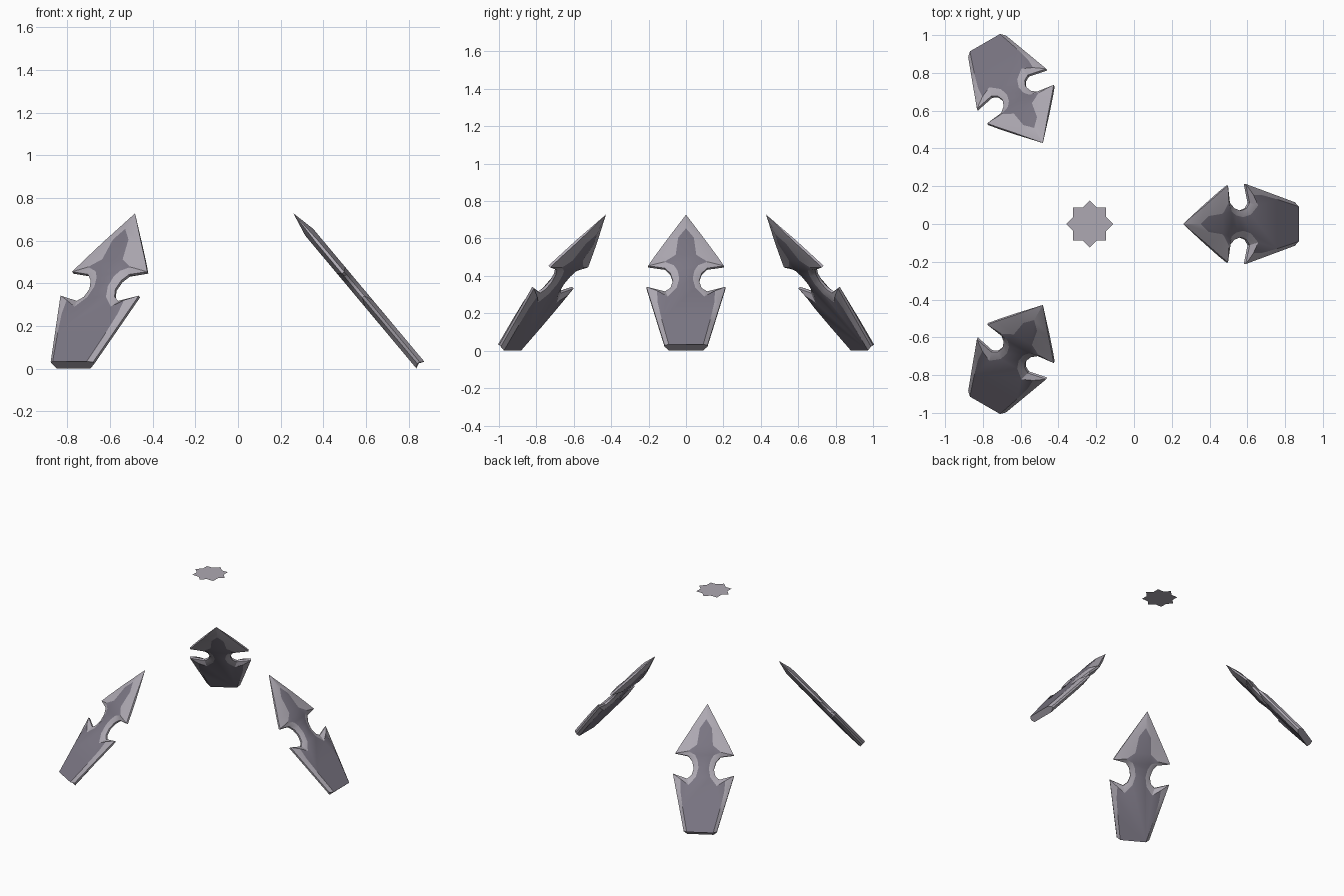
import bpy, bmesh, math
from mathutils import Vector, Matrix

if "Cube" in bpy.data.objects:
    bpy.data.objects.remove(bpy.data.objects["Cube"])


def material(name, rgb):
    m = bpy.data.materials.new(name)
    m.diffuse_color = (*rgb, 1)
    m.use_nodes = True
    m.node_tree.nodes["Principled BSDF"].inputs["Base Color"].default_value = m.diffuse_color
    return m


pale = material("pale_grey", (0.42, 0.395, 0.445))
dark = material("slate_purple", (0.195, 0.18, 0.225))

AXIS_X = -0.235                      # centre of the three-fold ring
TIP = Vector((0.26, 0, 0.727))       # tip of the shard on the +x side
DOWN = Vector((0.642, 0, -0.767))    # along the blade, tip to base
OUT = Vector((0.767, 0, 0.642))      # outward face normal
SIDE = Vector((0, 1, 0))
HALF, RIM = 0.0245, 0.007            # half thickness of blade and rim

# (rim distance, rim half width, panel distance, panel half width), tip to base
PROFILE = [
    (0.0, 0.0, 0.115, 0.0),
    (0.18, 0.102, 0.18, 0.042),
    (0.30, 0.170, 0.30, 0.055),
    (0.362, 0.203, 0.348, 0.115),
    (0.378, 0.112, 0.372, 0.065),
    (0.415, 0.083, 0.41, 0.045),
    (0.468, 0.070, 0.465, 0.036),
    (0.515, 0.083, 0.53, 0.050),
    (0.540, 0.112, 0.59, 0.098),
    (0.508, 0.212, 0.55, 0.155),
    (0.65, 0.178, 0.63, 0.152),
    (0.78, 0.147, 0.75, 0.130),
    (0.913, 0.115, 0.926, 0.092),
]


def place(s, w, n):
    return TIP + DOWN * s + SIDE * w + OUT * n


def make_shard(name, angle):
    bm = bmesh.new()
    # base of one side, round the tip, to the base of the other side
    path = [(a, b, c, d) for a, b, c, d in reversed(PROFILE)]
    path += [(a, -b, c, -d) for a, b, c, d in PROFILE[1:]]
    rims, panels = [], []
    for sign in (1, -1):
        # the tip closes to a point, so its rim has no thickness
        rims.append([bm.verts.new(place(a, b, sign * (RIM if a else 0.0004)))
                     for a, b, c, d in path])
        panels.append([bm.verts.new(place(c, d, sign * HALF)) for a, b, c, d in path])
    for rim, panel in zip(rims, panels):
        bm.faces.new(panel).material_index = 1          # dark centre panel
        for i in range(len(path) - 1):                  # pale bevel
            bm.faces.new((rim[i], rim[i + 1], panel[i + 1], panel[i]))
    for i in range(len(path) - 1):                      # thin side wall
        bm.faces.new((rims[0][i], rims[0][i + 1], rims[1][i + 1], rims[1][i]))
    # base cap
    bm.faces.new((panels[0][0], rims[0][0], rims[1][0], panels[1][0],
                  panels[1][-1], rims[1][-1], rims[0][-1], panels[0][-1]))
    bmesh.ops.recalc_face_normals(bm, faces=bm.faces)
    centre = Vector((AXIS_X, 0, 0))
    bmesh.ops.rotate(bm, cent=centre, verts=bm.verts,
                     matrix=Matrix.Rotation(angle, 3, 'Z'))
    mesh = bpy.data.meshes.new(name)
    bm.to_mesh(mesh)
    bm.free()
    mesh.materials.append(pale)
    mesh.materials.append(dark)
    ob = bpy.data.objects.new(name, mesh)
    bpy.context.collection.objects.link(ob)
    bpy.ops.object.select_all(action='DESELECT')
    ob.select_set(True)
    bpy.context.view_layer.objects.active = ob
    bpy.ops.object.shade_smooth_by_angle(angle=math.radians(30))


# three leaning blades in a ring
for label, deg in (("right", 0), ("back", 120), ("front", 240)):
    make_shard(label + "_shard", math.radians(deg))

# floating star: two crossed flat squares
for name, turn, z in (("star_diamond", 0, 1.366), ("star_square", 45, 1.365)):
    bpy.ops.mesh.primitive_circle_add(vertices=4, radius=0.124, fill_type='NGON',
                                      location=(AXIS_X, 0, z),
                                      rotation=(0, 0, math.radians(turn)))
    star = bpy.context.object
    star.name = name
    star.data.materials.append(pale)
